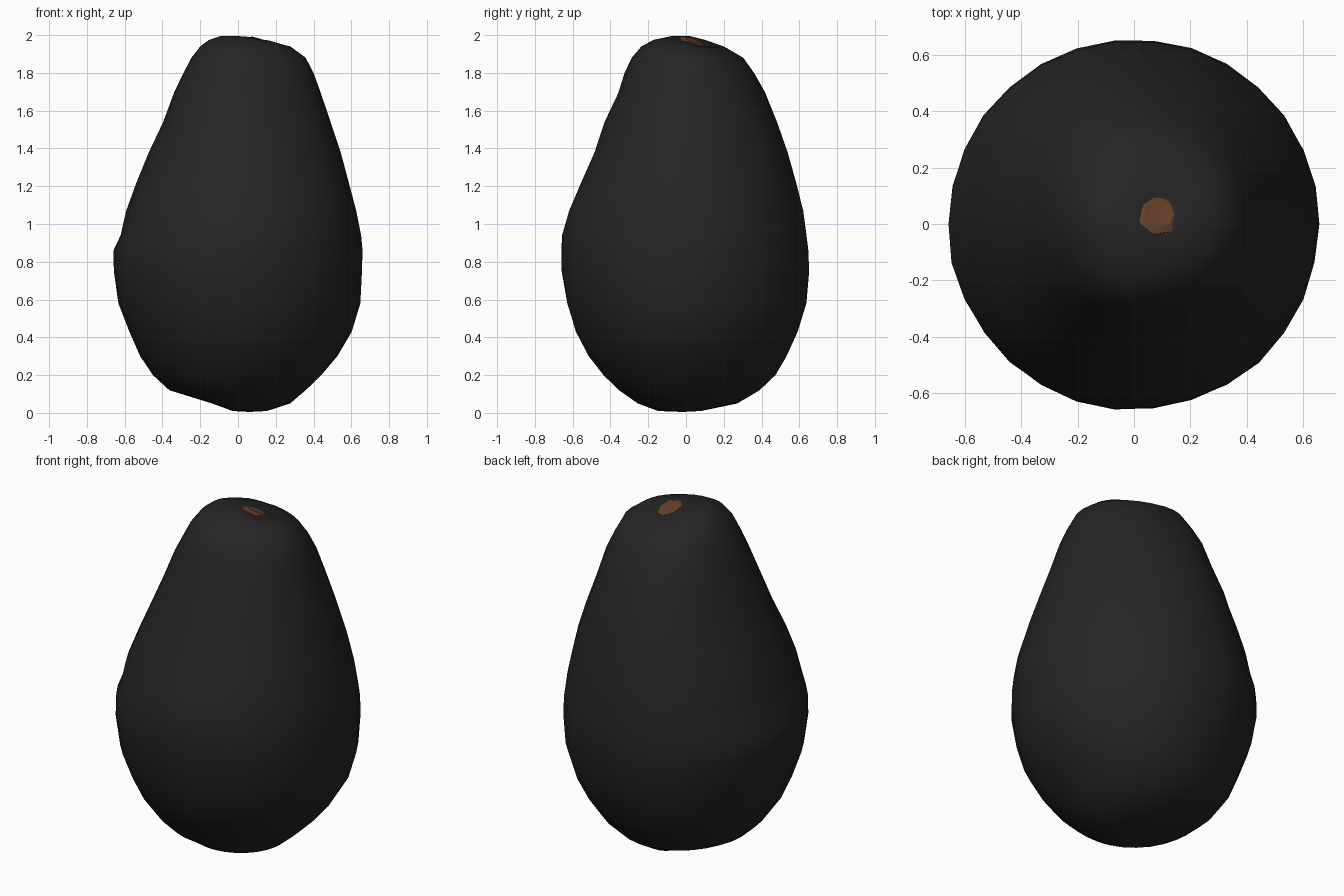
import bpy, bmesh, math
from mathutils import Vector, noise

if "Cube" in bpy.data.objects:
    bpy.data.objects.remove(bpy.data.objects["Cube"])

SIDES = 30


def material(name, rgb):
    m = bpy.data.materials.new(name)
    m.diffuse_color = (*rgb, 1)
    m.use_nodes = True
    m.node_tree.nodes["Principled BSDF"].inputs["Base Color"].default_value = m.diffuse_color
    return m


def make_object(name, bm, mat, angle):
    bmesh.ops.recalc_face_normals(bm, faces=bm.faces)
    me = bpy.data.meshes.new(name)
    bm.to_mesh(me)
    bm.free()
    me.materials.append(mat)
    ob = bpy.data.objects.new(name, me)
    bpy.context.collection.objects.link(ob)
    bpy.ops.object.select_all(action='DESELECT')
    ob.select_set(True)
    bpy.context.view_layer.objects.active = ob
    bpy.ops.object.shade_smooth_by_angle(angle=math.radians(angle))
    return ob


def loft(bm, rings):
    """Bridge equal-length vertex rings; a single-vertex ring makes a fan."""
    for a, b in zip(rings, rings[1:]):
        n = max(len(a), len(b))
        for i in range(n):
            j = (i + 1) % n
            if len(a) == 1:
                bm.faces.new((a[0], b[i], b[j]))
            elif len(b) == 1:
                bm.faces.new((a[i], a[j], b[0]))
            else:
                bm.faces.new((a[i], a[j], b[j], b[i]))


skin_mat = material("black skin", (0.018, 0.018, 0.018))
stem_mat = material("brown stem", (0.13, 0.05, 0.022))

# Fruit body profile: height, then extents to left, right, front, back
PROFILE = [
    (0.01, 0.03, 0.15, 0.15, 0.08), (0.05, 0.14, 0.28, 0.26, 0.27),
    (0.12, 0.36, 0.36, 0.36, 0.39), (0.20, 0.45, 0.44, 0.44, 0.475),
    (0.30, 0.52, 0.53, 0.515, 0.535), (0.43, 0.575, 0.605, 0.585, 0.595),
    (0.58, 0.63, 0.645, 0.633, 0.638), (0.75, 0.66, 0.66, 0.66, 0.655),
    (0.86, 0.66, 0.66, 0.66, 0.65), (0.94, 0.62, 0.65, 0.655, 0.642),
    (1.07, 0.59, 0.625, 0.62, 0.62), (1.22, 0.535, 0.587, 0.56, 0.585),
    (1.38, 0.47, 0.54, 0.487, 0.537), (1.54, 0.397, 0.488, 0.43, 0.483),
    (1.70, 0.34, 0.44, 0.36, 0.42), (1.80, 0.29, 0.40, 0.325, 0.36),
    (1.88, 0.247, 0.355, 0.285, 0.30), (1.94, 0.20, 0.275, 0.235, 0.20),
    (1.975, 0.15, 0.18, 0.17, 0.11), (1.995, 0.09, 0.09, 0.08, 0.03),
]

bm = bmesh.new()
rings = [[bm.verts.new((0.06, -0.02, 0.005))]]
for z, left, right, front, back in PROFILE:
    ring = []
    for i in range(SIDES):
        a = 2 * math.pi * i / SIDES
        c, s = math.cos(a), math.sin(a)
        p = Vector((c * (right if c > 0 else left), s * (back if s > 0 else front), z))
        # slightly lumpy skin
        lump = 0.008 * noise.noise(p * 4.5)
        p += Vector((c, s, 0)) * lump
        ring.append(bm.verts.new(p))
    rings.append(ring)
rings.append([bm.verts.new((0.01, -0.02, 2.0))])
loft(bm, rings)
# shallow hollow around the stem
for v in bm.verts:
    if v.co.z > 1.85:
        d2 = (v.co.x - 0.10) ** 2 + (v.co.y - 0.06) ** 2
        v.co.z -= 0.035 * math.exp(-d2 / 0.0081)
make_object("fruit_skin", bm, skin_mat, 60)

# Stem scar: small seven-sided button tilted towards the back right
bm = bmesh.new()
tilt = Vector((0.2, 0.38, 1)).to_track_quat('Z', 'Y')
centre = Vector((0.085, 0.035, 1.96))
rings = []
for r, h in ((0.075, -0.03), (0.08, 0.0), (0.055, 0.012)):
    rings.append([bm.verts.new(centre + tilt @ Vector(
        (r * math.cos(2 * math.pi * i / 7), r * math.sin(2 * math.pi * i / 7), h)))
        for i in range(7)])
rings.append([bm.verts.new(centre + tilt @ Vector((0, 0, 0.004)))])
loft(bm, rings)
bm.faces.new(rings[0])
make_object("stem_scar", bm, stem_mat, 30)
